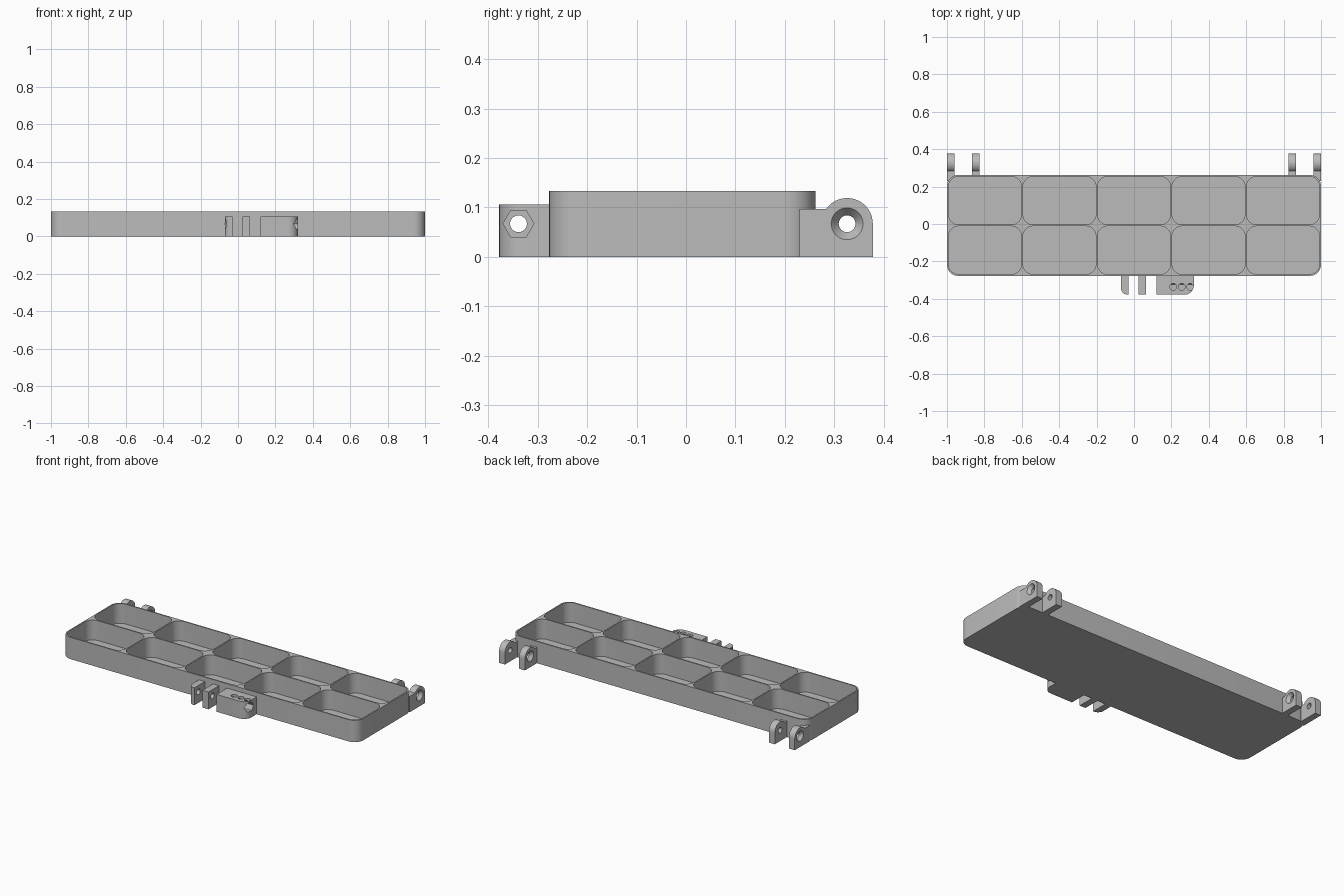
import bpy, bmesh, math
from mathutils import Matrix, Vector

cube = bpy.data.objects.get("Cube")
if cube:
    bpy.data.objects.remove(cube)

GREY = (0.5, 0.5, 0.5, 1)
mat = bpy.data.materials.new("plain grey")
mat.use_nodes = True
mat.diffuse_color = GREY
mat.node_tree.nodes["Principled BSDF"].inputs["Base Color"].default_value = GREY

BACK, FRONT, TOP = 0.262, -0.277, 0.133
WALL, FLOOR = 0.008, 0.012
PIN_Z = 0.067


def arc(cx, cy, r, a0, a1, n=10):
    """Points on an arc, angles in degrees."""
    angles = [math.radians(a0 + (a1 - a0) * i / n) for i in range(n + 1)]
    return [(cx + r * math.cos(a), cy + r * math.sin(a)) for a in angles]


def rounded_rect(x0, x1, y0, y1, r):
    return (arc(x1 - r, y1 - r, r, 0, 90) + arc(x0 + r, y1 - r, r, 90, 180)
            + arc(x0 + r, y0 + r, r, 180, 270) + arc(x1 - r, y0 + r, r, 270, 360))


def add_prism(bm, pts, axis, lo, hi):
    """Extrude a profile: (x, y) along z, or (y, z) along x."""
    def place(p, h):
        return (p[0], p[1], h) if axis == "z" else (h, p[0], p[1])
    face = bm.faces.new([bm.verts.new(place(p, lo)) for p in pts])
    moved = bmesh.ops.extrude_face_region(bm, geom=[face])["geom"]
    shift = Vector(place((0, 0), hi - lo))
    bmesh.ops.translate(bm, vec=shift, verts=[v for v in moved if isinstance(v, bmesh.types.BMVert)])


def add_cone(bm, x, y, r0, r1, depth, sides=32):
    """Cone along x, centred at x on the pin axis; r0 is the low-x radius."""
    turn = Matrix.Translation((x, y, PIN_Z)) @ Matrix.Rotation(math.pi / 2, 4, "Y")
    bmesh.ops.create_cone(bm, cap_ends=True, segments=sides, radius1=r0,
                          radius2=r1, depth=depth, matrix=turn)


def finish(name, bm):
    bmesh.ops.recalc_face_normals(bm, faces=bm.faces)
    mesh = bpy.data.meshes.new(name)
    bm.to_mesh(mesh)
    bm.free()
    mesh.materials.append(mat)
    obj = bpy.data.objects.new(name, mesh)
    bpy.context.collection.objects.link(obj)
    return obj


def prism(name, pts, axis, lo, hi):
    bm = bmesh.new()
    add_prism(bm, pts, axis, lo, hi)
    return finish(name, bm)


def cut(obj, *cutters):
    bpy.context.view_layer.objects.active = obj
    for c in cutters:
        mod = obj.modifiers.new("cut", "BOOLEAN")
        mod.operation, mod.solver, mod.object = "DIFFERENCE", "EXACT", c
        bpy.ops.object.modifier_apply(modifier=mod.name)


def cone_cutter(*args, **kw):
    bm = bmesh.new()
    add_cone(bm, *args, **kw)
    return finish("cutter", bm)


def pin_hole(obj, y, face_x, side):
    """Through hole with a countersink on the face pointing to side."""
    hole = cone_cutter(face_x, y, 0.017, 0.017, 0.2)
    wide, narrow = 0.033, 0.016
    radii = (narrow, wide) if side > 0 else (wide, narrow)
    sink = cone_cutter(face_x - side * 0.0095, y, *radii, 0.021)
    cut(obj, hole, sink)
    for c in (hole, sink):
        bpy.data.objects.remove(c)


# Cell pockets, five by two
cells = bmesh.new()
px, py = (2 - WALL) / 5, (BACK - FRONT - WALL) / 2
for i in range(5):
    for j in range(2):
        x0, y0 = -1 + WALL + i * px, FRONT + WALL + j * py
        add_prism(cells, rounded_rect(x0, x0 + px - WALL, y0, y0 + py - WALL, 0.055),
                  "z", FLOOR, TOP + 0.1)
pockets = finish("cell_pockets", cells)

# Tray
tray = prism("tray", rounded_rect(-1, 1, FRONT, BACK, 0.06), "z", 0, TOP)
cut(tray, pockets)

# Hinge lugs at the back, countersunk on the outside of each pair
hinge_y = 0.326
for side, label in ((1, "left"), (-1, "right")):
    for kind, lo, hi, start in (("outer", 0.96, 1.0, 0.23), ("inner", 0.825, 0.865, 0.256)):
        profile = ([(start, 0), (hinge_y + 0.052, 0)]
                   + arc(hinge_y, PIN_Z, 0.052, 0, 145, 20) + [(start, 0.097)])
        a, b = sorted((side * lo, side * hi))
        lug = prism(f"{label}_{kind}_hinge_lug", profile, "x", a, b)
        if kind == "outer":
            cut(lug, pockets)
            pin_hole(lug, hinge_y, side * hi, side)
        else:
            pin_hole(lug, hinge_y, side * lo, -side)
bpy.data.objects.remove(pockets)

# Latch lugs at the front
latch_y, root, tip, latch_top = -0.339, FRONT + 0.005, -0.378, 0.106
r = 0.036
outer = prism("latch_outer_lug", [(-0.03, root), (-0.07, root)]
              + arc(-0.07 + r, tip + r, r, 180, 270) + [(-0.03, tip)], "z", 0, latch_top)
pin_hole(outer, latch_y, -0.07, -1)
inner = prism("latch_inner_lug", [(0.065, root), (0.025, root), (0.025, tip), (0.065, tip)],
              "z", 0, latch_top)
bore = cone_cutter(0.1, latch_y, 0.017, 0.017, 0.6)
cut(inner, bore)

# Latch block with a long hexagonal pocket and three holes from above
r = 0.05
block = prism("latch_block", [(0.32, root), (0.12, root), (0.12, tip)]
              + arc(0.32 - r, tip + r, r, 270, 360), "z", 0, latch_top)
hexagon = cone_cutter(0.27, latch_y, 0.031, 0.031, 0.16, sides=6)
holes = bmesh.new()
for x in (0.21, 0.255, 0.3):
    add_prism(holes, arc(x, latch_y + 0.003, 0.018, 0, 345, 23), "z", PIN_Z, 0.2)
drill = finish("cutter", holes)
cut(block, bore, hexagon, drill)
for c in (bore, hexagon, drill):
    bpy.data.objects.remove(c)

# Smooth the round walls, keep the edges sharp
for obj in bpy.context.scene.objects:
    obj.select_set(obj.type == "MESH")
bpy.ops.object.shade_smooth_by_angle(angle=math.radians(30))
